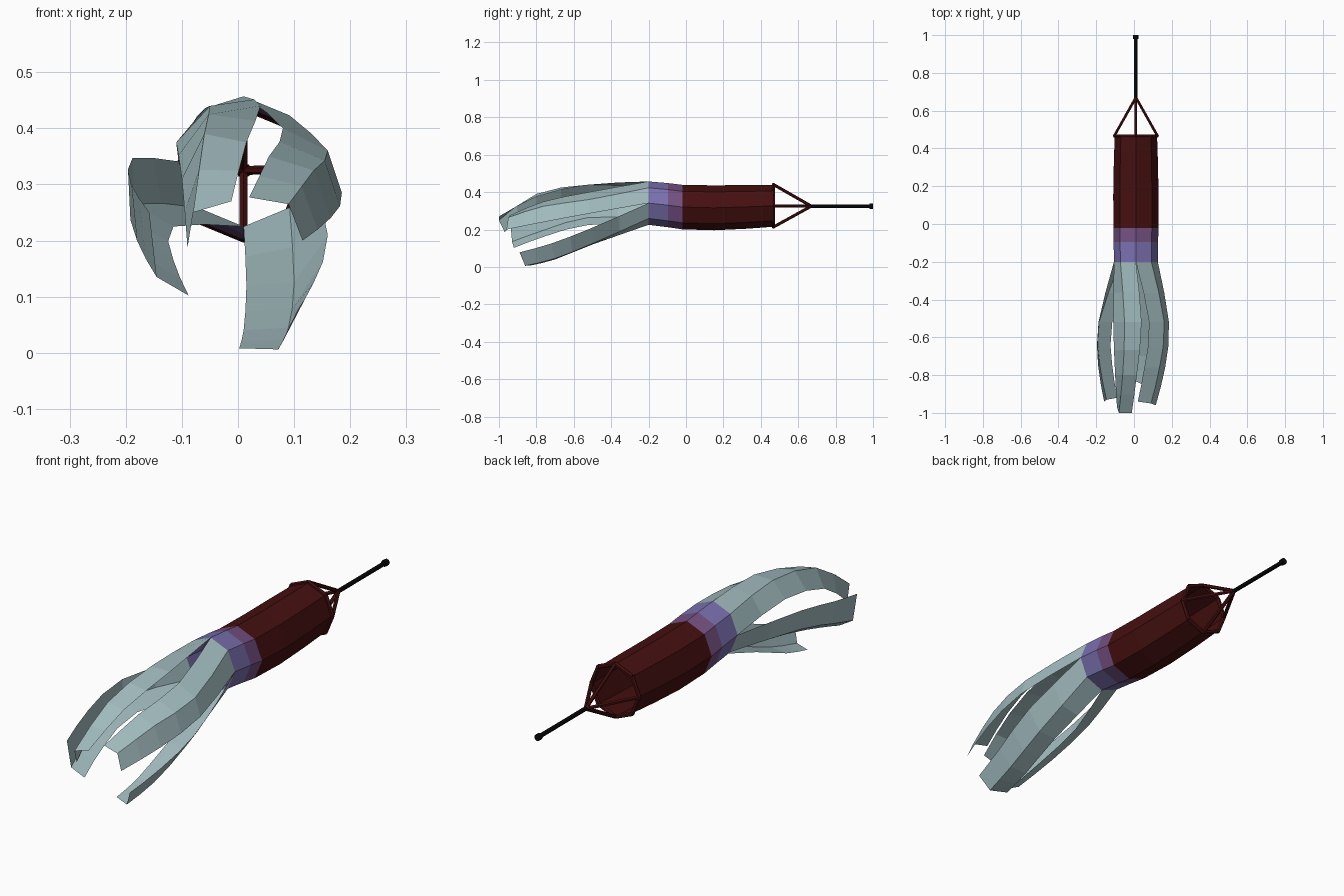
import bpy, bmesh, math
from mathutils import Vector

cube = bpy.data.objects.get("Cube")
if cube:
    bpy.data.objects.remove(cube, do_unlink=True)


def material(name, rgb):
    m = bpy.data.materials.new(name)
    m.use_nodes = True
    m.diffuse_color = (*rgb, 1)
    bsdf = m.node_tree.nodes["Principled BSDF"]
    bsdf.inputs["Base Color"].default_value = (*rgb, 1)
    bsdf.inputs["Roughness"].default_value = 0.8
    return m


DARK_RED = material("dark red", (0.06, 0.005, 0.005))
MAUVE = material("mauve", (0.17, 0.08, 0.22))
PURPLE = material("purple", (0.19, 0.16, 0.42))
PALE = material("pale blue grey", (0.36, 0.50, 0.52))
BLACK = material("black", (0.004, 0.004, 0.005))


def ring(y, z, r):
    """Octagon of points around the sock axis, starting on the +x side."""
    return [Vector((0.01 + r * math.cos(a * math.pi / 4), y,
                    z + r * math.sin(a * math.pi / 4))) for a in range(8)]


def sheet(name, rows, mat, closed=False):
    """Skin consecutive rows of points with quads."""
    bm = bmesh.new()
    grid = [[bm.verts.new(p) for p in row] for row in rows]
    n = len(rows[0])
    for a, b in zip(grid, grid[1:]):
        for i in range(n if closed else n - 1):
            j = (i + 1) % n
            bm.faces.new((a[i], a[j], b[j], b[i]))
    mesh = bpy.data.meshes.new(name)
    bm.to_mesh(mesh)
    bm.free()
    mesh.materials.append(mat)
    obj = bpy.data.objects.new(name, mesh)
    bpy.context.collection.objects.link(obj)
    return obj


def rod(name, a, b, r, mat, sides=6):
    a, b = Vector(a), Vector(b)
    bpy.ops.mesh.primitive_cylinder_add(vertices=sides, radius=r,
                                        depth=(b - a).length, location=(a + b) / 2)
    obj = bpy.context.object
    obj.rotation_euler = (b - a).to_track_quat('Z', 'Y').to_euler()
    obj.name = name
    obj.data.materials.append(mat)


# Fabric tube and its two coloured bands
stations = [(0.47, 0.327, 0.112), (0.32, 0.321, 0.117), (0.15, 0.316, 0.12),
            (-0.02, 0.32, 0.119)]
sheet("sock_body", [ring(*s) for s in stations], DARK_RED, True)
sheet("mauve_band", [ring(-0.02, 0.32, 0.119), ring(-0.095, 0.33, 0.118)], MAUVE, True)
sheet("purple_band", [ring(-0.095, 0.33, 0.118), ring(-0.2, 0.341, 0.116)], PURPLE, True)

# Mouth hoop and bridle lines
hoop = ring(0.467, 0.327, 0.114)
tip = (0.01, 0.67, 0.325)
for i in range(8):
    rod("hoop_bar", hoop[i], hoop[(i + 1) % 8], 0.009, DARK_RED)
    if i % 2 == 0:
        rod("bridle_line", hoop[i], tip, 0.008, DARK_RED)

# Pole with a small end knob
rod("pole", (0.01, 0.655, 0.325), (0.01, 0.99, 0.325), 0.009, BLACK, 8)
rod("pole_knob", (0.01, 0.98, 0.325), (0.01, 1.0, 0.325), 0.014, BLACK, 8)


def smooth_path(pts, steps=2):
    """Catmull-Rom resampling of a rail."""
    p = [2 * pts[0] - pts[1]] + pts + [2 * pts[-1] - pts[-2]]
    out = []
    for i in range(1, len(p) - 2):
        a, b, c, d = p[i - 1:i + 3]
        for k in range(steps):
            t = k / steps
            out.append(0.5 * (2 * b + (c - a) * t + (2 * a - 5 * b + 4 * c - d) * t ** 2
                              + (3 * b - a - 3 * c + d) * t ** 3))
    return out + [pts[-1]]


# Streamers: each continues two sides of the tube along three rails
base = ring(-0.2, 0.341, 0.116)
streamers = {
    "left_streamer": (0, [
        [(0.185, -0.52, 0.285), (0.165, -0.76, 0.24), (0.115, -0.96, 0.2)],
        [(0.16, -0.52, 0.36), (0.135, -0.76, 0.325), (0.09, -0.95, 0.265)],
        [(0.08, -0.52, 0.40), (0.055, -0.76, 0.35), (0.02, -0.94, 0.277)]]),
    "top_streamer": (2, [
        [(0.04, -0.52, 0.44), (0.015, -0.8, 0.375), (-0.012, -1.0, 0.27)],
        [(-0.05, -0.52, 0.44), (-0.06, -0.8, 0.39), (-0.08, -1.0, 0.25)],
        [(-0.11, -0.52, 0.375), (-0.1, -0.8, 0.31), (-0.09, -0.97, 0.187)]]),
    "right_streamer": (4, [
        [(-0.188, -0.52, 0.347), (-0.19, -0.75, 0.3), (-0.158, -0.94, 0.25)],
        [(-0.185, -0.52, 0.265), (-0.18, -0.75, 0.2), (-0.145, -0.93, 0.135)],
        [(-0.115, -0.52, 0.225), (-0.115, -0.75, 0.165), (-0.088, -0.92, 0.102)]]),
    "bottom_streamer": (6, [
        [(0.015, -0.5, 0.12), (0.01, -0.7, 0.04), (0.002, -0.83, 0.008)],
        [(0.1, -0.5, 0.125), (0.09, -0.7, 0.045), (0.072, -0.86, 0.006)],
        [(0.16, -0.5, 0.21), (0.135, -0.72, 0.125), (0.107, -0.89, 0.078)]]),
}
for name, (first, rails) in streamers.items():
    paths = [smooth_path([base[(first + i) % 8]] + [Vector(p) for p in rail])
             for i, rail in enumerate(rails)]
    sheet(name, list(zip(*paths)), PALE)
